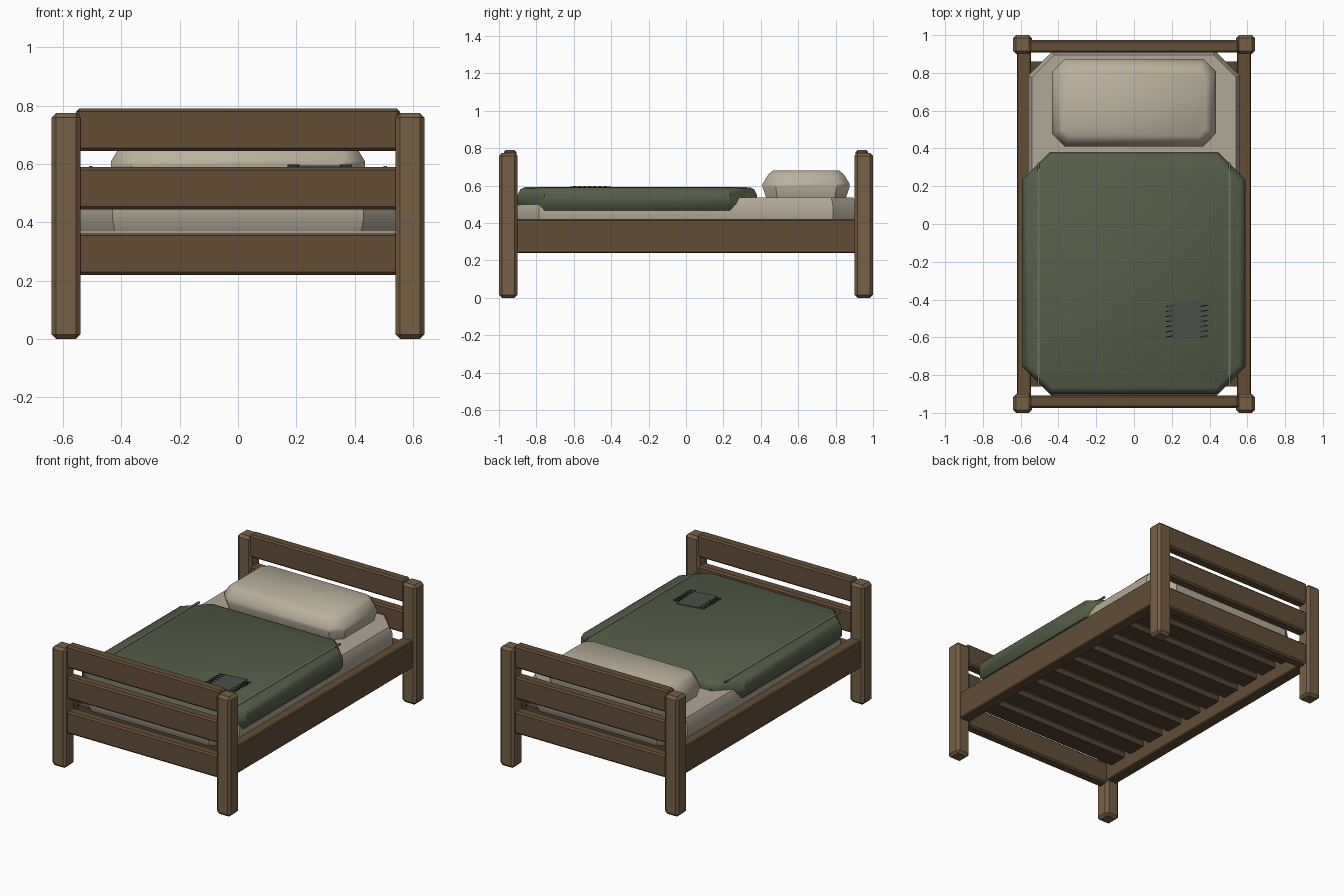
import bpy, bmesh, math

if "Cube" in bpy.data.objects:
    bpy.data.objects.remove(bpy.data.objects["Cube"])


def material(name, r, g, b):
    m = bpy.data.materials.new(name)
    m.diffuse_color = (r, g, b, 1)
    m.use_nodes = True
    m.node_tree.nodes["Principled BSDF"].inputs["Base Color"].default_value = m.diffuse_color
    return m


POST = material("light_wood", 0.18, 0.115, 0.06)
WOOD = material("wood", 0.125, 0.075, 0.037)
SLAT = material("dark_wood", 0.09, 0.055, 0.03)
SHEET = material("sheet", 0.44, 0.39, 0.30)
PILLOW = material("pillow_cloth", 0.50, 0.44, 0.34)
GREEN = material("green_wool", 0.09, 0.11, 0.065)
SEAM = material("seam_thread", 0.16, 0.17, 0.13)
PATCH = material("patch_cloth", 0.07, 0.08, 0.065)
THREAD = material("dark_thread", 0.03, 0.03, 0.028)


def finish(bm, name, mat):
    bmesh.ops.recalc_face_normals(bm, faces=bm.faces)
    me = bpy.data.meshes.new(name)
    bm.to_mesh(me)
    bm.free()
    ob = bpy.data.objects.new(name, me)
    ob.data.materials.append(mat)
    bpy.context.collection.objects.link(ob)
    return ob


def box(name, lo, hi, mat, bevel=0.0, turn=0.0):
    bm = bmesh.new()
    bmesh.ops.create_cube(bm, size=1)
    for v in bm.verts:
        v.co = [v.co[i] * (hi[i] - lo[i]) for i in range(3)]
    if bevel:
        bmesh.ops.bevel(bm, geom=bm.edges[:], offset=bevel, segments=1, affect='EDGES')
    ob = finish(bm, name, mat)
    ob.location = [(lo[i] + hi[i]) / 2 for i in range(3)]
    ob.rotation_euler.z = turn
    return ob


def cushion(name, cy, hx, hy, cut, levels, mat):
    """Stack of cut-corner outlines; levels are (z, inset)."""
    bm = bmesh.new()
    rings = []
    for z, inset in levels:
        a, b, c = hx - inset, hy - inset, cut - inset * 0.6
        pts = [(a, c - b), (a, b - c), (a - c, b), (c - a, b),
               (-a, b - c), (-a, c - b), (c - a, -b), (a - c, -b)]
        rings.append([bm.verts.new((x, y + cy, z)) for x, y in pts])
    for r, s in zip(rings, rings[1:]):
        for i in range(8):
            j = (i + 1) % 8
            bm.faces.new((r[i], r[j], s[j], s[i]))
    bm.faces.new(rings[0][::-1])
    bm.faces.new(rings[-1])
    ob = finish(bm, name, mat)
    bpy.context.view_layer.objects.active = ob
    ob.select_set(True)
    bpy.ops.object.shade_smooth_by_angle(angle=math.radians(40))
    ob.select_set(False)
    return ob


# Corner posts and the three rails of each end
for end, sy in (("foot", -1), ("head", 1)):
    for side, sx in (("left", -1), ("right", 1)):
        cx, cy = sx * 0.59, sy * 0.95
        box(f"{end}_{side}_post", (cx - 0.05, cy - 0.05, 0),
            (cx + 0.05, cy + 0.05, 0.775), POST, 0.016)
    for n, (z0, z1) in enumerate(((0.22, 0.365), (0.445, 0.59), (0.645, 0.79))):
        box(f"{end}_rail_{n + 1}", (-0.555, sy * 0.94 - 0.033, z0),
            (0.555, sy * 0.94 + 0.033, z1), WOOD, 0.01)

# Side rails
for side, sx in (("left", -1), ("right", 1)):
    box(f"{side}_side_rail", (sx * 0.5825 - 0.0375, -0.92, 0.24),
        (sx * 0.5825 + 0.0375, 0.92, 0.42), WOOD, 0.006)

# Slats under the mattress
for i in range(10):
    y = -0.8 + i * 1.6 / 9
    box(f"slat_{i + 1}", (-0.56, y - 0.06, 0.325), (0.56, y + 0.06, 0.362), SLAT)

# Bedding
cushion("mattress", 0, 0.56, 0.915, 0.13,
        ((0.368, 0.02), (0.41, 0), (0.495, 0), (0.535, 0.02)), SHEET)
cushion("pillow", 0.642, 0.435, 0.232, 0.07,
        ((0.53, 0.02), (0.59, 0), (0.61, 0), (0.66, 0.03), (0.68, 0.055)), PILLOW)
cushion("blanket", -0.261, 0.59, 0.64, 0.145,
        ((0.468, 0.02), (0.50, 0), (0.55, 0), (0.58, 0.015), (0.59, 0.035)), GREEN)

# Blanket seams
for side, sx in (("left", -1), ("right", 1)):
    box(f"{side}_blanket_seam", (sx * 0.505 - 0.006, -0.86, 0.583),
        (sx * 0.505 + 0.006, 0.325, 0.593), SEAM)

# Patch with stitches along two sides
box("patch", (0.19, -0.607, 0.586), (0.365, -0.413, 0.595), PATCH, turn=math.radians(10))
for i in range(7):
    y = -0.595 + i * 0.027
    for side, x in (("left", 0.19), ("right", 0.37)):
        box(f"{side}_stitch_{i + 1}", (x - 0.02, y - 0.003, 0.588),
            (x + 0.02, y + 0.003, 0.598), THREAD, turn=math.radians(10))
